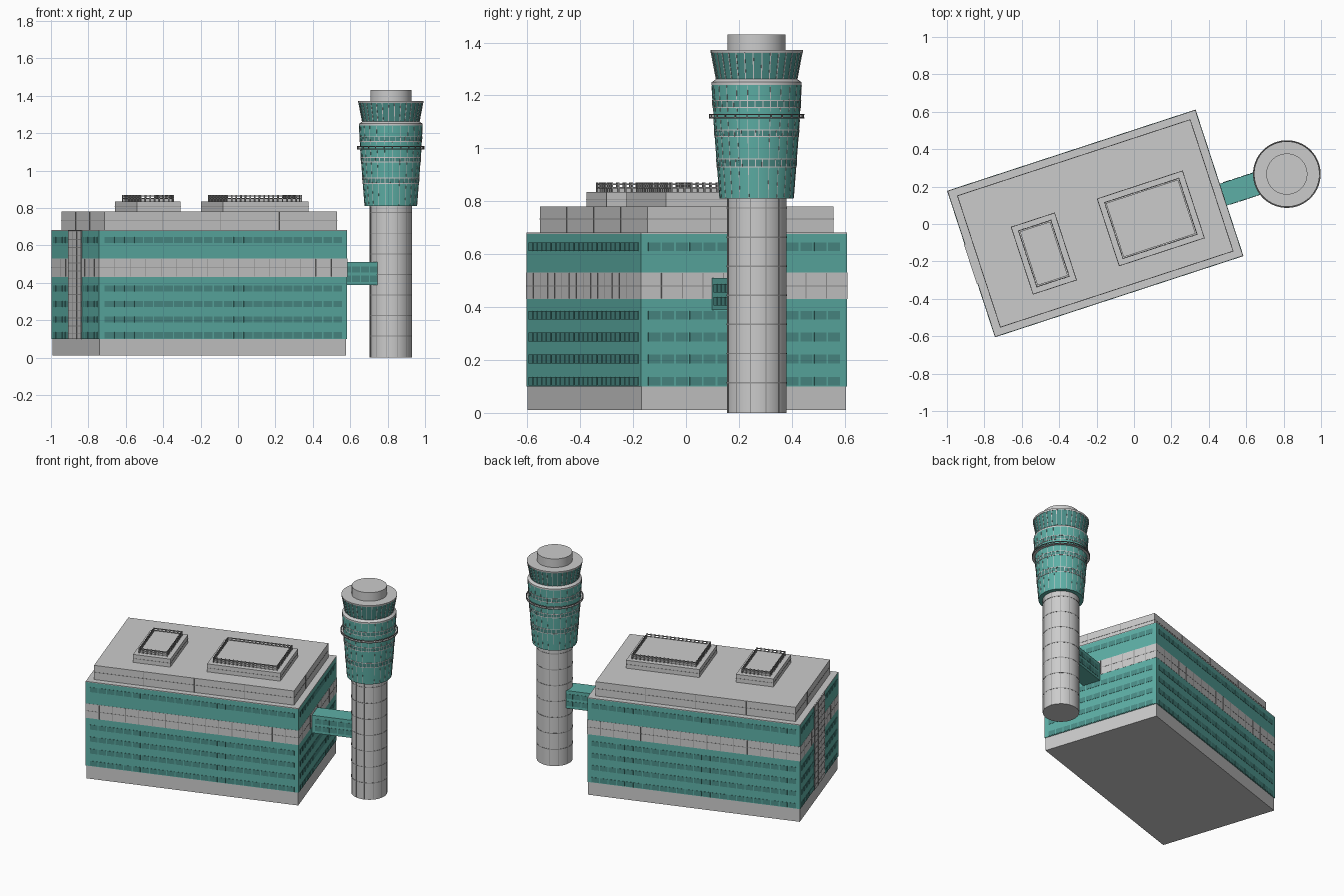
import bpy, bmesh, math
from mathutils import Matrix, Vector

if "Cube" in bpy.data.objects:
    bpy.data.objects.remove(bpy.data.objects["Cube"])

ANG = math.radians(18.1)
BUILDING = Matrix.Translation((-0.207, 0.003, 0)) @ Matrix.Rotation(ANG, 4, 'Z')
TOWER = Matrix.Translation((0.817, 0.267, 0)) @ Matrix.Rotation(ANG, 4, 'Z')
HL, HW = 0.697, 0.41          # half length and half width of the block


def material(name, rgb):
    m = bpy.data.materials.new(name)
    m.diffuse_color = (*rgb, 1)
    m.use_nodes = True
    m.node_tree.nodes["Principled BSDF"].inputs["Base Color"].default_value = m.diffuse_color
    return m


GREEN = material("green_glass", (0.11, 0.43, 0.38))
DARK = material("dark_glass", (0.07, 0.27, 0.245))
SEAM = material("seam_grey", (0.3, 0.3, 0.3))


def finish(name, bm, frame, mat=None, smooth=False):
    me = bpy.data.meshes.new(name)
    bmesh.ops.recalc_face_normals(bm, faces=bm.faces)
    bm.to_mesh(me)
    bm.free()
    ob = bpy.data.objects.new(name, me)
    ob.matrix_world = frame
    bpy.context.collection.objects.link(ob)
    if mat:
        me.materials.append(mat)
    if smooth:
        bpy.ops.object.select_all(action='DESELECT')
        ob.select_set(True)
        bpy.context.view_layer.objects.active = ob
        bpy.ops.object.shade_smooth_by_angle(angle=math.radians(30))
    return ob


def boxes(name, items, mat=None, frame=BUILDING):
    """Each item: centre x, y, size x, y, bottom z, top z."""
    bm = bmesh.new()
    for x, y, sx, sy, z0, z1 in items:
        m = Matrix.Translation((x, y, (z0 + z1) / 2)) @ Matrix.Diagonal((sx, sy, z1 - z0, 1))
        bmesh.ops.create_cube(bm, size=1, matrix=m)
    return finish(name, bm, frame, mat)


def on_wall(side, s, width, z0, z1, hl=HL, hw=HW, t=0.004):
    """A thin panel lying on one wall; s runs along the wall from its middle."""
    if side in "FB":
        return (s, -hw if side == "F" else hw, width, t, z0, z1)
    return (-hl if side == "L" else hl, s, t, width, z0, z1)


def lathe(name, profile, mat=None, n=48):
    bm = bmesh.new()
    rings = [[bm.verts.new((r * math.cos(2 * math.pi * i / n), r * math.sin(2 * math.pi * i / n), z))
              for i in range(n)] for r, z in profile]
    for a, b in zip(rings, rings[1:]):
        for i in range(n):
            bm.faces.new((a[i], a[(i + 1) % n], b[(i + 1) % n], b[i]))
    bm.faces.new(rings[0])
    bm.faces.new(rings[-1])
    return finish(name, bm, TOWER, mat, True)


def ribs(name, n, r0, z0, r1, z1, width, mat=None):
    """Upright bars around the tower, leaning from (r0, z0) to (r1, z1)."""
    bm = bmesh.new()
    lean = math.atan2(r1 - r0, z1 - z0)
    length = math.hypot(r1 - r0, z1 - z0)
    for i in range(n):
        m = (Matrix.Rotation(2 * math.pi * i / n, 4, 'Z')
             @ Matrix.Translation(((r0 + r1) / 2, 0, (z0 + z1) / 2))
             @ Matrix.Rotation(lean, 4, 'Y') @ Matrix.Diagonal((0.004, width, length, 1)))
        bmesh.ops.create_cube(bm, size=1, matrix=m)
    return finish(name, bm, TOWER, mat)


# Main block, stacked in layers
boxes("base_plinth", [(0, 0, 2 * HL - 0.008, 2 * HW - 0.008, 0.01, 0.1)])
boxes("lower_glazed_floors", [(0, 0, 2 * HL, 2 * HW, 0.1, 0.43)], GREEN)
boxes("middle_band", [(0, 0, 2 * HL + 0.002, 2 * HW + 0.002, 0.43, 0.53)])
boxes("upper_glazed_floors", [(0, 0, 2 * HL, 2 * HW, 0.53, 0.677)], GREEN)
boxes("roof_edge", [(0, 0, 2 * HL, 2 * HW, 0.677, 0.682)])
boxes("roof_storey", [(0, 0, 1.31, 0.74, 0.682, 0.78)])

# Window rows on all four walls
wins = []
for z in (0.103, 0.187, 0.27, 0.353, 0.612):
    for side, half, n in (("F", HL, 24), ("B", HL, 24), ("L", HW, 14), ("R", HW, 14)):
        pitch = (2 * half - 0.05) / n
        for i in range(n):
            s = (i - (n - 1) / 2) * pitch
            if side == "L" and abs(s) < 0.13:
                continue
            wins.append(on_wall(side, s, pitch * 0.87, z, z + 0.033))
boxes("windows", wins, DARK)

# Panel joints on the middle band and the roof storey
joints = []
for side, half in (("F", HL), ("B", HL), ("L", HW), ("R", HW)):
    joints.append(on_wall(side, 0, 2 * half, 0.478, 0.481))
    n = 16 if half == HL else 10
    for i in range(1, n):
        joints.append(on_wall(side, (i / n - 0.5) * 2 * half, 0.004, 0.432, 0.528))
    rh = half - (0.042 if half == HL else 0.04)
    joints.append(on_wall(side, 0, 2 * rh, 0.731, 0.734, 0.655, 0.37, 0.003))
    for s in ((-0.33, 0, 0.33) if half == HL else (-0.12, 0.12)):
        joints.append(on_wall(side, s, 0.003, 0.682, 0.778, 0.655, 0.37, 0.003))
boxes("panel_joints", joints, SEAM)

# Vertical stair strip on the left end wall
boxes("stair_strip", [on_wall("L", 0, 0.22, 0.1, 0.68, t=0.008)])
strip = [on_wall("L", s, 0.005, 0.1, 0.68, t=0.011) for s in (-0.108, -0.036, 0.036, 0.108)]
strip += [on_wall("L", 0, 0.22, 0.125 + 0.042 * i, 0.129 + 0.042 * i, t=0.011) for i in range(14)]
boxes("stair_strip_bars", strip, SEAM)

# Roof plant rooms with posts and rails around the top
for name, wx, wy, lx, ly in (("large", 0.09, 0.03, 0.48, 0.378), ("small", -0.482, -0.158, 0.245, 0.378)):
    c = BUILDING.inverted() @ Vector((wx, wy, 0))
    x, y, ix, iy = c.x, c.y, lx - 0.075, ly - 0.075
    boxes(name + "_plant_room", [(x, y, lx, ly, 0.78, 0.835), (x, y, ix, iy, 0.835, 0.852)])
    joint = [(x, y, lx + 0.003, ly + 0.003, 0.806, 0.808)]
    boxes(name + "_plant_joint", joint, SEAM)
    rail = []
    px, py = ix / 2 + 0.006, iy / 2 + 0.006
    for sgn in (-1, 1):
        for z in (0.848, 0.862):
            rail += [(x, y + sgn * py, 2 * px, 0.004, z, z + 0.005),
                     (x + sgn * px, y, 0.004, 2 * py, z, z + 0.005)]
        nx, ny = round(ix / 0.025), round(iy / 0.025)
        rail += [(x + (2 * i / nx - 1) * px, y + sgn * py, 0.006, 0.006, 0.834, 0.87) for i in range(nx + 1)]
        rail += [(x + sgn * px, y + (2 * i / ny - 1) * py, 0.006, 0.006, 0.834, 0.87) for i in range(1, ny)]
    boxes(name + "_plant_railing", rail, SEAM)

# Link bridge to the tower
boxes("link_bridge", [(0.83, -0.066, 0.272, 0.122, 0.388, 0.51)], GREEN)
boxes("bridge_windows", [(0.74 + 0.05 * i, -0.066, 0.044, 0.126, z, z + 0.033)
                         for i in range(5) for z in (0.405, 0.455)], DARK)

# Tower shaft with joints
lathe("tower_shaft", [(0.113, 0), (0.113, 0.815)])
for i in range(7):
    z = 0.112 + 0.11 * i
    lathe("shaft_joint", [(0.1142, z), (0.1142, z + 0.005)], SEAM)
ribs("shaft_seams", 12, 0.112, 0.002, 0.112, 0.808, 0.003, SEAM)

# Flared glazed tower head
lathe("tower_head", [(0.14, 0.81), (0.163, 1.11), (0.164, 1.14), (0.17, 1.24)], GREEN)


def head_r(z):
    return 0.14 + 0.023 * (z - 0.81) / 0.3 if z < 1.11 else 0.163 + 0.007 * (z - 1.11) / 0.13


for z0, z1 in ((0.93, 0.96), (1.045, 1.07), (1.155, 1.18)):
    lathe("head_window_band", [(head_r(z0) + 0.001, z0), (head_r(z1) + 0.001, z1)], DARK)
    ribs("head_window_bars", 36, head_r(z0), z0, head_r(z1), z1, 0.004)
    for z in (z0, z1):
        lathe("head_trim", [(head_r(z) + 0.002, z - 0.002), (head_r(z) + 0.002, z + 0.002)])
ribs("head_seams", 24, 0.139, 0.812, 0.162, 1.11, 0.0025)
ribs("upper_head_seams", 24, 0.163, 1.14, 0.169, 1.238, 0.0025)

# Walkway ring around the head
lathe("walkway_deck", [(0.177, 1.112), (0.177, 1.118)])
for z in (1.115, 1.128):
    bm = bmesh.new()
    n, k = 48, 6
    v = [[bm.verts.new(((0.178 + 0.003 * math.cos(2 * math.pi * j / k)) * math.cos(2 * math.pi * i / n),
                        (0.178 + 0.003 * math.cos(2 * math.pi * j / k)) * math.sin(2 * math.pi * i / n),
                        z + 0.003 * math.sin(2 * math.pi * j / k))) for j in range(k)] for i in range(n)]
    for i in range(n):
        for j in range(k):
            a, b = v[i], v[(i + 1) % n]
            bm.faces.new((a[j], b[j], b[(j + 1) % k], a[(j + 1) % k]))
    finish("walkway_rail", bm, TOWER, SEAM, True)
ribs("walkway_posts", 24, 0.178, 1.113, 0.178, 1.13, 0.004, SEAM)

# Control cab and roof drum
lathe("cab_sill", [(0.17, 1.24), (0.17, 1.25), (0.153, 1.262)])
lathe("cab_glass", [(0.153, 1.26), (0.172, 1.362)], DARK)
ribs("cab_bars", 32, 0.153, 1.262, 0.172, 1.362, 0.004)
lathe("cab_roof", [(0.173, 1.36), (0.175, 1.364), (0.175, 1.371)])
lathe("roof_drum", [(0.11, 1.37), (0.11, 1.43)])
